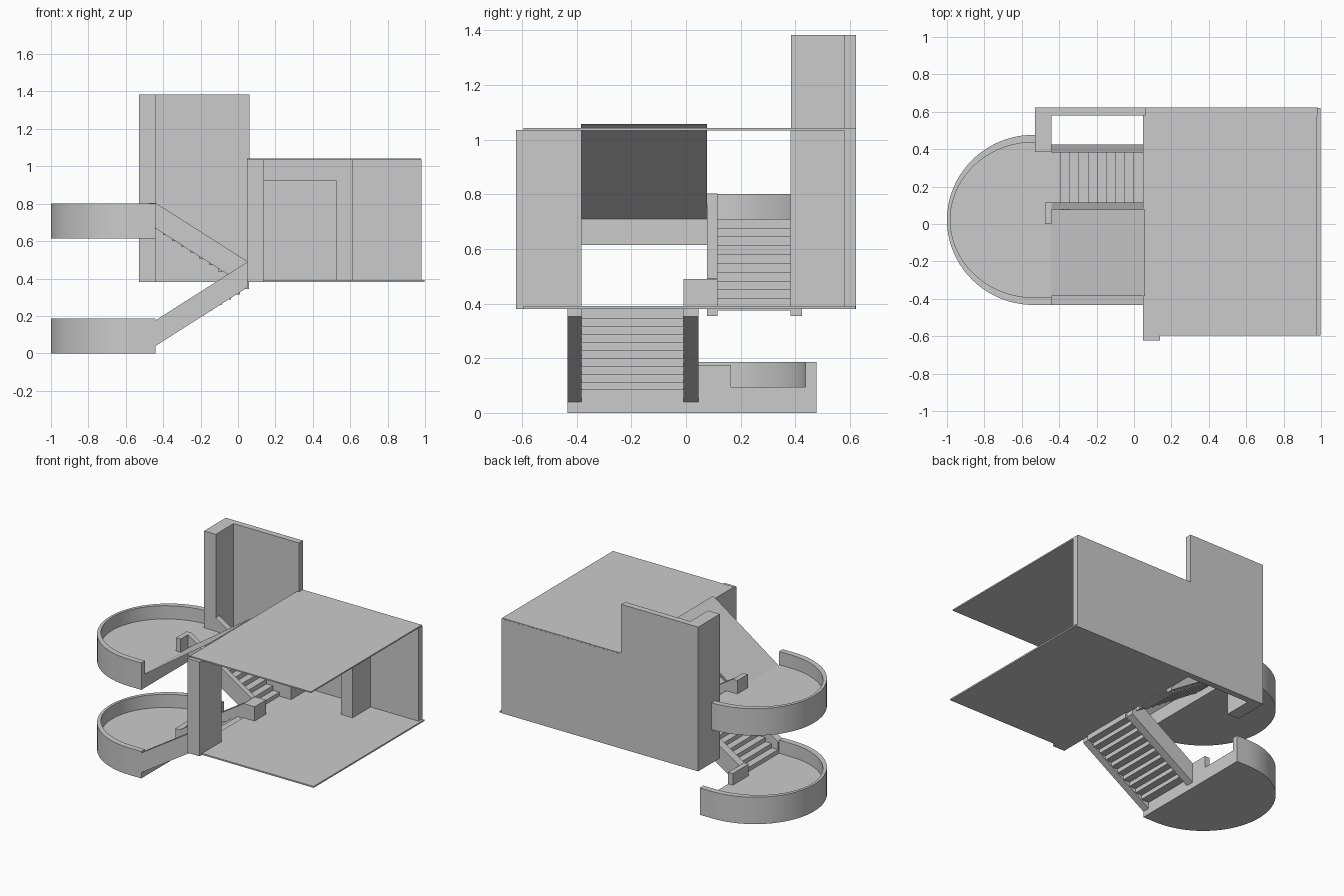
import bpy, math

if "Cube" in bpy.data.objects:
    bpy.data.objects.remove(bpy.data.objects["Cube"])


def mesh(name, verts, faces):
    me = bpy.data.meshes.new(name)
    me.from_pydata(verts, [], faces)
    ob = bpy.data.objects.new(name, me)
    bpy.context.collection.objects.link(ob)
    return ob


def prism(name, pts, lo, hi, axis='z'):
    """Extrude a 2D outline: (x, y) along z, or (x, z) along y."""
    n = len(pts)
    put = (lambda p, h: (p[0], p[1], h)) if axis == 'z' else (lambda p, h: (p[0], h, p[1]))
    verts = [put(p, h) for h in (lo, hi) for p in pts]
    faces = [tuple(range(n))[::-1], tuple(range(n, 2 * n))]
    faces += [(i, (i + 1) % n, n + (i + 1) % n, n + i) for i in range(n)]
    ob = mesh(name, verts, faces)
    bpy.context.view_layer.objects.active = ob
    ob.select_set(True)
    bpy.ops.object.mode_set(mode='EDIT')
    bpy.ops.mesh.select_all(action='SELECT')
    bpy.ops.mesh.normals_make_consistent(inside=False)
    bpy.ops.object.mode_set(mode='OBJECT')
    ob.select_set(False)
    return ob


def box(name, x0, x1, y0, y1, z0, z1):
    return prism(name, [(x0, y0), (x1, y0), (x1, y1), (x0, y1)], z0, z1)


def smooth(ob):
    bpy.context.view_layer.objects.active = ob
    ob.select_set(True)
    bpy.ops.object.shade_smooth_by_angle(angle=math.radians(30))
    ob.select_set(False)


def arc(rx, ry, n=40):
    """U-shaped outline, front end to back end."""
    a = [math.pi * (1.5 - i / n) for i in range(n + 1)]
    return ([(-0.44, 0.022 - ry)]
            + [(-0.535 + rx * math.cos(t), 0.022 + ry * math.sin(t)) for t in a]
            + [(-0.44, 0.022 + ry)])


# Half-round landings with parapets
for label, z in (("lower", 0.0), ("upper", 0.615)):
    outer, inner = arc(0.465, 0.455), arc(0.447, 0.415)
    smooth(prism(label + "_landing", outer, z, z + 0.095))
    smooth(prism(label + "_parapet", outer + inner[::-1], z + 0.095, z + 0.187))


# Stair flights: steps plus two sloping side rails
def flight(label, xs, xe, zs, ze, y0, y1, rails, n=10):
    run, rise = (xe - xs) / n, (ze - zs) / n
    for i in range(n):
        a, b = xs + i * run, xs + (i + 1.2) * run
        top = zs + (i + 1) * rise
        box(f"{label}_step_{i + 1}", min(a, b), max(a, b), y0, y1, top - rise - 0.012, top)
    left, right = (0.04, 0.352) if xe > xs else (0.667, 0.355)
    profile = [(-0.44, left), (0.05, right), (0.05, right + 0.137), (-0.44, left + 0.137)]
    for side, (ya, yb) in zip(("front", "back"), rails):
        prism(f"{label}_{side}_rail", profile, ya, yb, 'y')


flight("lower_flight", -0.44, 0.05, 0.095, 0.386, -0.382, -0.01,
       ((-0.433, -0.382), (-0.01, 0.045)))
flight("upper_flight", 0.05, -0.44, 0.386, 0.71, 0.115, 0.382,
       ((0.077, 0.115), (0.382, 0.424)))

# Short rail returns at the turns
box("lower_rail_return", -0.475, -0.44, -0.01, 0.165, 0.095, 0.176)
box("middle_rail_return", 0.05, 0.135, -0.01, 0.115, 0.386, 0.49)
box("upper_rail_return", -0.475, -0.44, 0.0, 0.115, 0.71, 0.803)

# Thin ramp from the upper landing to the roof
mesh("roof_ramp", [(-0.44, -0.385, 0.71), (0.06, -0.385, 1.058),
                   (0.06, 0.077, 1.058), (-0.44, 0.077, 0.71)], [(0, 1, 2, 3)])

# Room: floor, roof, back wall
box("room_floor", 0.047, 0.998, -0.595, 0.62, 0.381, 0.391)
box("room_roof", 0.047, 0.978, -0.595, 0.622, 1.034, 1.043)
box("back_wall", 0.06, 0.982, 0.58, 0.623, 0.381, 1.036)

# Tall stair tower walls
box("tower_back_wall", -0.44, 0.062, 0.58, 0.623, 0.381, 1.383)
box("tower_left_wall", -0.53, -0.44, 0.385, 0.623, 0.381, 1.383)

# Piers, with a header over the alcove at the back
box("front_pier", 0.047, 0.14, -0.622, -0.383, 0.381, 1.036)
box("back_left_pier", 0.047, 0.14, 0.383, 0.58, 0.381, 1.036)
box("back_right_pier", 0.525, 0.613, 0.383, 0.58, 0.381, 1.036)
box("alcove_header", 0.14, 0.525, 0.383, 0.58, 0.925, 1.036)
